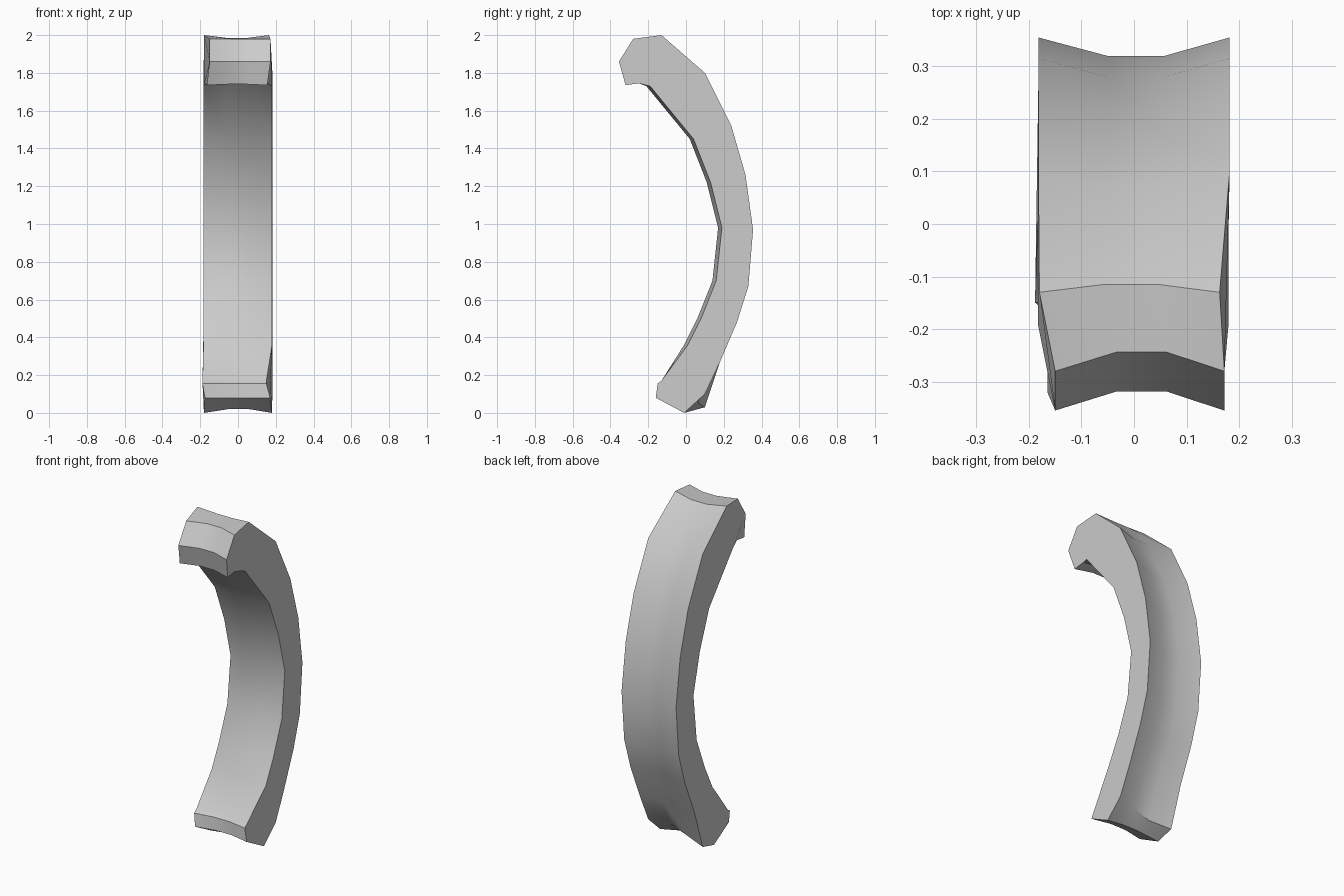
import bpy
import bmesh
import math

default_cube = bpy.data.objects.get("Cube")
if default_cube:
    bpy.data.objects.remove(default_cube, do_unlink=True)


def make_material(name, colour):
    material = bpy.data.materials.new(name)
    material.use_nodes = True
    material.diffuse_color = colour
    material.node_tree.nodes["Principled BSDF"].inputs["Base Color"].default_value = colour
    return material


# Each profile section: (y, z) points, left and right edge x, and the
# (y, z) shift of the two middle columns that curves the cross-section.
sections = [
    # outer back of the bow
    dict(points=[(.10, .10), (.18, .27), (.27, .48), (.33, .67), (.355, .97),
                 (.315, 1.26), (.24, 1.52), (.10, 1.80)],
         edges=(-.182, .182), shift=(-.035, -.008)),
    # crown of the hook
    dict(points=[(-.13, 2.0)], edges=(-.18, .163), shift=(.015, -.015)),
    # blunt nose of the hook
    dict(points=[(-.28, 1.98), (-.355, 1.86)], edges=(-.15, .172), shift=(.036, 0)),
    # underside of the hook
    dict(points=[(-.32, 1.735), (-.25, 1.745)], edges=(-.165, .155), shift=(.025, .005)),
    # inner face of the bow
    dict(points=[(-.19, 1.73), (.04, 1.45), (.13, 1.22), (.19, .98),
                 (.16, .70), (.08, .50), (.01, .36)],
         edges=(-.183, .18), shift=(-.02, 0)),
    # small lip at the foot
    dict(points=[(-.13, .17), (-.15, .155)], edges=(-.188, .15), shift=(.02, 0)),
    dict(points=[(-.16, .08)], edges=(-.175, .17), shift=(.025, 0)),
    # bottom edge
    dict(points=[(-.01, 0)], edges=(-.18, .18), shift=(-.01, .02)),
]


def build_bow():
    bm = bmesh.new()
    rows = []
    for section in sections:
        left, right = section["edges"]
        dy, dz = section["shift"]
        for y, z in section["points"]:
            row = []
            for fraction in (0, .36, .66, 1):
                middle = 0 < fraction < 1
                x = left + (right - left) * fraction
                row.append(bm.verts.new((x, y + dy * middle, z + dz * middle)))
            rows.append(row)

    # the outer corner of the foot hangs lower on one side
    rows[0][0].co.z -= .07
    rows[0][1].co.z -= .04

    # skin running round the profile, then the two flat sides
    for a, b in zip(rows, rows[1:] + rows[:1]):
        for i in range(len(a) - 1):
            bm.faces.new((a[i], a[i + 1], b[i + 1], b[i]))
    for column in (0, -1):
        bm.faces.new([row[column] for row in rows])

    bmesh.ops.recalc_face_normals(bm, faces=bm.faces)
    mesh = bpy.data.meshes.new("curved_handle")
    bm.to_mesh(mesh)
    bm.free()
    obj = bpy.data.objects.new("curved_handle", mesh)
    bpy.context.collection.objects.link(obj)
    return obj


handle = build_bow()
handle.data.materials.append(make_material("plain grey", (.6, .6, .6, 1)))

# smooth bow with crisp side, hook and lip edges
bpy.ops.object.select_all(action="DESELECT")
handle.select_set(True)
bpy.context.view_layer.objects.active = handle
bpy.ops.object.shade_smooth_by_angle(angle=math.radians(30))
